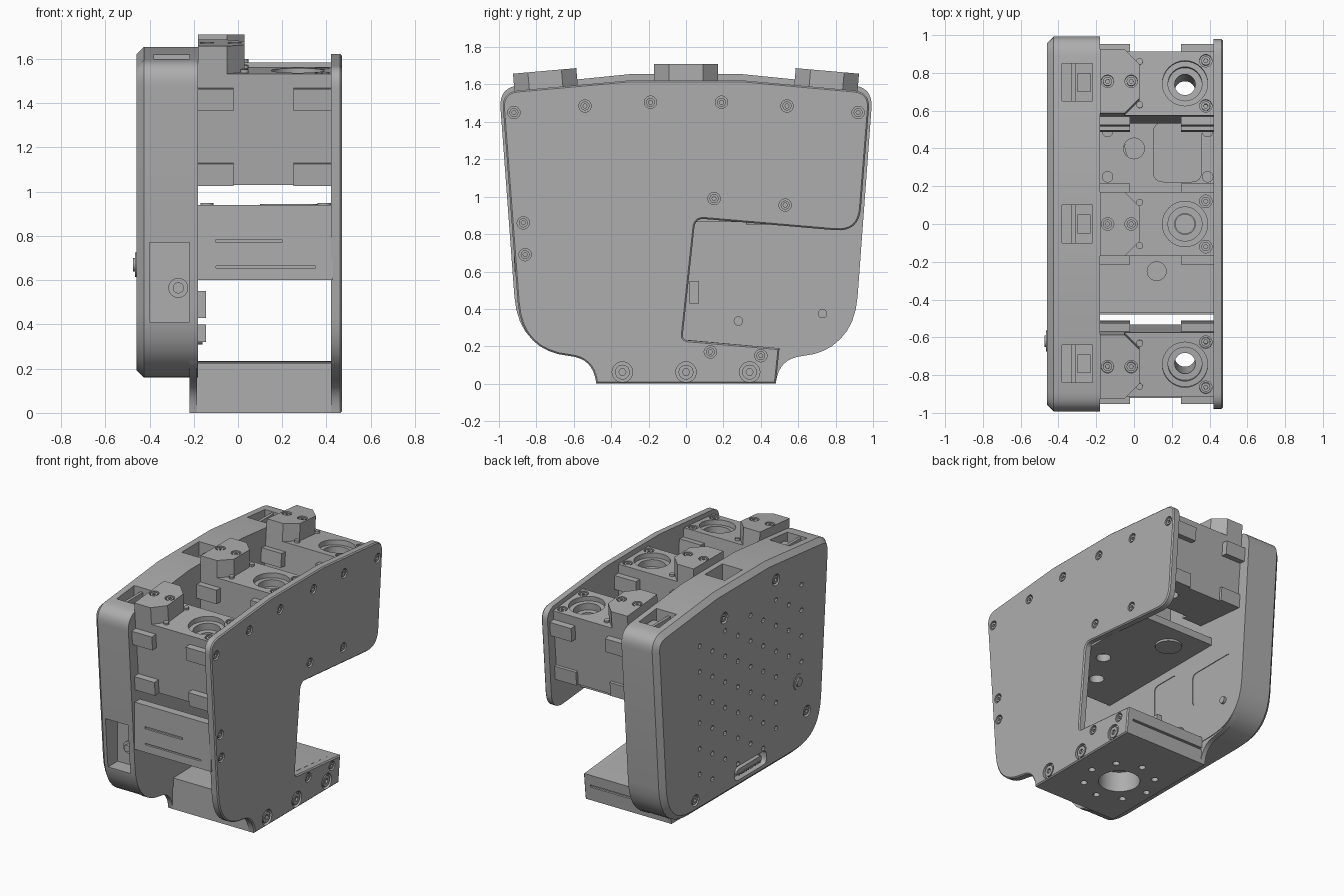
import bpy, bmesh
from math import cos, sin, pi, radians
from mathutils import Matrix, Vector

cube = bpy.data.objects.get("Cube")
if cube:
    bpy.data.objects.remove(cube)

grey = bpy.data.materials.new("machined grey")
grey.use_nodes = True
grey.diffuse_color = (0.42, 0.42, 0.42, 1)
grey.node_tree.nodes["Principled BSDF"].inputs["Base Color"].default_value = grey.diffuse_color

AXES = {"x": lambda a, b, h: (h, a, b), "y": lambda a, b, h: (a, h, b), "z": lambda a, b, h: (a, b, h)}
parts = []


def prism(name, pts, lo, hi, axis="x", chamfer=0, side=0):
    """Extrude an outline along an axis; optionally chamfer one end."""
    bm = bmesh.new()
    ring = [[bm.verts.new(AXES[axis](a, b, h)) for a, b in pts] for h in (lo, hi)]
    caps = [bm.faces.new(r) for r in ring]
    n = len(pts)
    for i in range(n):
        j = (i + 1) % n
        bm.faces.new((ring[0][i], ring[0][j], ring[1][j], ring[1][i]))
    bmesh.ops.recalc_face_normals(bm, faces=bm.faces)
    if chamfer:
        bmesh.ops.bevel(bm, geom=list(caps[side].edges), offset=chamfer, segments=1, affect="EDGES")
    mesh = bpy.data.meshes.new(name)
    bm.to_mesh(mesh)
    bm.free()
    mesh.materials.append(grey)
    ob = bpy.data.objects.new(name, mesh)
    bpy.context.collection.objects.link(ob)
    parts.append(ob)
    return ob


def box(name, x0, x1, y0, y1, z0, z1):
    return prism(name, [(x0, y0), (x1, y0), (x1, y1), (x0, y1)], z0, z1, "z")


def cyl(name, a, b, r, lo, hi, axis="x", n=24):
    return prism(name, [(a + r * cos(2 * pi * i / n), b + r * sin(2 * pi * i / n)) for i in range(n)], lo, hi, axis)


def rounded(corners, steps=8):
    """Outline from (a, b, rounding) corners."""
    out = []
    for i, (a, b, r) in enumerate(corners):
        p = Vector((a, b))
        if not r:
            out.append((a, b))
            continue
        u = p + (Vector(corners[i - 1][:2]) - p).normalized() * r
        v = p + (Vector(corners[(i + 1) % len(corners)][:2]) - p).normalized() * r
        for k in range(steps + 1):
            t = k / steps
            out.append(tuple(u * (1 - t) ** 2 + p * 2 * t * (1 - t) + v * t * t))
    return out


def rrect(a0, a1, b0, b1, r):
    return rounded([(a0, b0, r), (a1, b0, r), (a1, b1, r), (a0, b1, r)], 4)


def mirrored(half):
    """Full outline from the corners on the positive side."""
    return half + [(-a, b, r) for a, b, r in reversed(half)]


def cut(target, cutters):
    """Subtract a set of separate cutters and discard them."""
    bm = bmesh.new()
    for c in cutters:
        bm.from_mesh(c.data)
        parts.remove(c)
        bpy.data.objects.remove(c)
    mesh = bpy.data.meshes.new("cutter")
    bm.to_mesh(mesh)
    bm.free()
    mesh.materials.append(grey)
    tool = bpy.data.objects.new("cutter", mesh)
    tool.hide_render = True
    bpy.context.collection.objects.link(tool)
    mod = target.modifiers.new("cut", "BOOLEAN")
    mod.operation, mod.solver, mod.object = "DIFFERENCE", "EXACT", tool
    bpy.context.view_layer.update()
    result = bpy.data.meshes.new_from_object(target.evaluated_get(bpy.context.evaluated_depsgraph_get()))
    target.modifiers.clear()
    target.data = result
    bpy.data.objects.remove(tool)


def screws(target, spots, face, out, axis, r=0.033):
    """Counterbored screw heads; out is the outward direction along the axis."""
    cut(target, [cyl("bore", a, b, r, face - out * 0.025, face + out * 0.02, axis) for a, b in spots])
    for a, b in spots:
        head = cyl("screw_head", a, b, r * 0.72, face - out * 0.03, face - out * 0.004, axis)
        cut(head, [cyl("socket", a, b, r * 0.35, face - out * 0.018, face + out * 0.02, axis, 6)])


# Deep side case with a chamfered outer face
case = prism("side_case", rounded(mirrored([(0.3, 1.655, 0), (1.0, 1.585, 0.11), (0.895, 0.16, 0.31)])),
             -0.46, -0.18, "x", 0.035, 0)
slots = [(-0.84, -0.64), (-0.1, 0.1), (0.65, 0.85)]
cut(case, [box("slot", -0.38, -0.22, a, b, 1.48, 1.8) for a, b in slots]
    + [box("recess", -0.40, -0.22, -1.2, -0.80, 0.41, 0.77)]
    + [prism("pocket", rrect(0.4, 0.8, 0.47, 0.72, 0.04), -0.205, -0.1)]
    + [prism("pocket", rrect(0.0, 0.23, 0.26, 0.8, 0.04), -0.205, -0.1)]
    + [prism("port", rrect(-0.26, 0.1, 0.22, 0.32, 0.04), -0.5, -0.41)])
vents = []
for col in range(9):
    for row in range(6):
        y, z = 0.5 - 0.145 * col, 0.43 + 0.185 * row - 0.09 * (col % 2)
        if z < 1.38 and not (y < -0.5 and z < 0.8):
            vents.append(cyl("vent", y, z, 0.017, -0.5, -0.43, "x", 10))
cut(case, vents)
screws(case, [(0.22, 1.45), (-0.37, 1.5), (-0.72, 0.42), (0.55, 0.26)], -0.46, -1, "x", 0.04)
for a, b in slots:
    box("slot_connector", -0.33, -0.31, a, b, 1.47, 1.59)
    box("slot_socket", -0.30, -0.23, a + 0.05, b - 0.05, 1.47, 1.56)
prism("port_insert", rrect(-0.22, 0.06, 0.25, 0.29, 0.015), -0.45, -0.40)
for i in range(10):
    box("port_pin", -0.455, -0.44, -0.2 + i * 0.026, -0.188 + i * 0.026, 0.245, 0.26)
cyl("side_button_ring", -0.62, 0.67, 0.055, -0.465, -0.44)
cyl("side_button", -0.62, 0.67, 0.03, -0.475, -0.45)
cyl("front_knob_ring", -0.27, 0.565, 0.045, -0.86, -0.78, "y")
cyl("front_knob", -0.27, 0.565, 0.025, -0.88, -0.80, "y")

# Inner wall carrying the foot on the case side
foot = [(0.88, 0.175, 0.26), (0.5, 0.135, 0.12), (0.48, 0, 0)]
wall = prism("inner_wall", rounded(mirrored([(0.3, 1.6, 0), (0.94, 1.54, 0.11)] + foot)), -0.22, -0.185)

# Thin outer plate with the open lower rear
plate = prism("outer_plate", rounded(
    [(0.3, 1.622, 0), (0.985, 1.56, 0.09), (0.925, 0.81, 0.13), (0.05, 0.885, 0.05), (-0.02, 0.235, 0.03),
     (0.5, 0.19, 0), (0.48, 0, 0)]
    + [(-a, b, r) for a, b, r in reversed(foot[:2] + [(0.48, 0, 0)])]
    + [(-0.985, 1.56, 0.09), (-0.3, 1.622, 0)]), 0.42, 0.47, "x", 0.008, 1)
screws(plate, [(s * y, z) for s in (-1, 1) for y, z in ((0.92, 1.45), (0.54, 1.485), (0.19, 1.505))]
       + [(-0.87, 0.86), (-0.86, 0.69), (0.15, 0.99), (0.53, 0.955), (0.13, 0.17), (0.4, 0.15)], 0.47, 1, "x")
screws(plate, [(y, 0.062) for y in (-0.34, 0, 0.34)], 0.47, 1, "x", 0.055)

# Base block with a round mounting socket underneath
base = prism("base_block", [(-0.48, 0), (0.48, 0), (0.5, 0.19), (0, 0.235), (-0.48, 0.225)], -0.22, 0.42)
cut(base, [cyl("socket", 0.08, -0.06, 0.14, -0.1, 0.15, "z", 32), box("seam", -0.3, 0.6, 0.475, 0.6, 0.1, 0.115)]
    + [cyl("hole", 0.08 + 0.24 * cos(k * pi / 4), -0.06 + 0.24 * sin(k * pi / 4), 0.024, -0.1, 0.05, "z", 12)
       for k in range(8)])

# Front panel with shallow slots
panel = box("front_panel", -0.19, 0.43, -0.92, -0.86, 0.6, 0.94)
cut(panel, [box("slot", -0.1, 0.35, -1, -0.905, 0.655, 0.665), box("slot", -0.1, 0.2, -1, -0.905, 0.77, 0.785)])

# Middle deck and the pads on it
deck = box("middle_deck", -0.19, 0.43, -0.47, 0.6, 0.865, 0.92)
cut(deck, [cyl("hole", 0.12, -0.25, 0.05, 0.8, 1, "z"), cyl("hole", 0.0, 0.4, 0.055, 0.8, 1, "z"),
           cyl("hole", 0.27, 0, 0.05, 0.8, 1, "z")])
cyl("deck_boss", 0.04, 0.41, 0.09, 0.85, 0.87, "z")
prism("deck_pad", rrect(0.1, 0.36, 0.22, 0.54, 0.06), 0.91, 0.945, "z")
for y in (0.25, 0.49):
    for x in (-0.14, 0.39):
        cyl("deck_screw", x, y, 0.03, 0.91, 0.95, "z")


def head_block(yc, zc, tilt, bottom):
    """Upper block with a stepped bore, side ears and an eight-sided cap."""
    first = len(parts)
    body = box("head_block", -0.18, 0.42, -0.17, 0.17, bottom, 1.585)
    cut(body, [cyl("bore", 0.27, 0, 0.12, 1.55, 1.7, "z", 32)])
    cut(body, [cyl("bore", 0.27, 0, 0.09, 1.5, 1.7, "z", 32)])
    cut(body, [cyl("bore", 0.27, 0, 0.055, 0.5, 1.7, "z", 32)])
    screws(body, [(0.38, -0.12), (0.38, 0.12)], 1.585, 1, "z")
    for s in (-1, 1):
        for x0, x1 in ((-0.18, -0.02), (0.25, 0.42)):
            y0, y1 = sorted((s * 0.16, s * 0.215))
            box("block_ear", x0, x1, y0, y1, 1.42, 1.52)
            box("block_lower_ear", x0, x1, y0, s * 0.19 if s > 0 else y1, bottom, bottom + 0.1)
        cyl("corner_pin", 0.03, s * 0.115, 0.018, 1.58, 1.6, "z", 12)
    cap = prism("block_cap", [(-0.18, -0.17), (-0.05, -0.17), (0.03, -0.09), (0.03, 0.09), (-0.05, 0.17), (-0.18, 0.17)],
                1.56, 1.71, "z")
    screws(cap, [(-0.14, 0), (-0.015, 0)], 1.71, 1, "z")
    m = Matrix.Translation((0, yc, zc)) @ Matrix.Rotation(tilt, 4, "X") @ Matrix.Translation((0, 0, -1.585))
    for ob in parts[first:]:
        ob.data.transform(m)


head_block(0, 1.585, 0, 1.05)
for s in (-1, 1):
    head_block(s * 0.745, 1.548, -s * radians(5), 1.08)

# Small connectors on the inner wall
for y, z0, z1 in ((-0.33, 0.32, 0.40), (-0.27, 0.32, 0.40), (0.04, 0.43, 0.55)):
    box("wall_connector", -0.2, -0.145, y - 0.02, y + 0.03, z0, z1)
cyl("wall_post", 0.28, 0.335, 0.025, -0.2, -0.16)
cyl("wall_post", 0.73, 0.375, 0.025, -0.2, -0.16)

for ob in bpy.context.view_layer.objects:
    ob.select_set(ob in parts)
bpy.context.view_layer.objects.active = case
bpy.ops.object.shade_smooth_by_angle(angle=radians(30))
